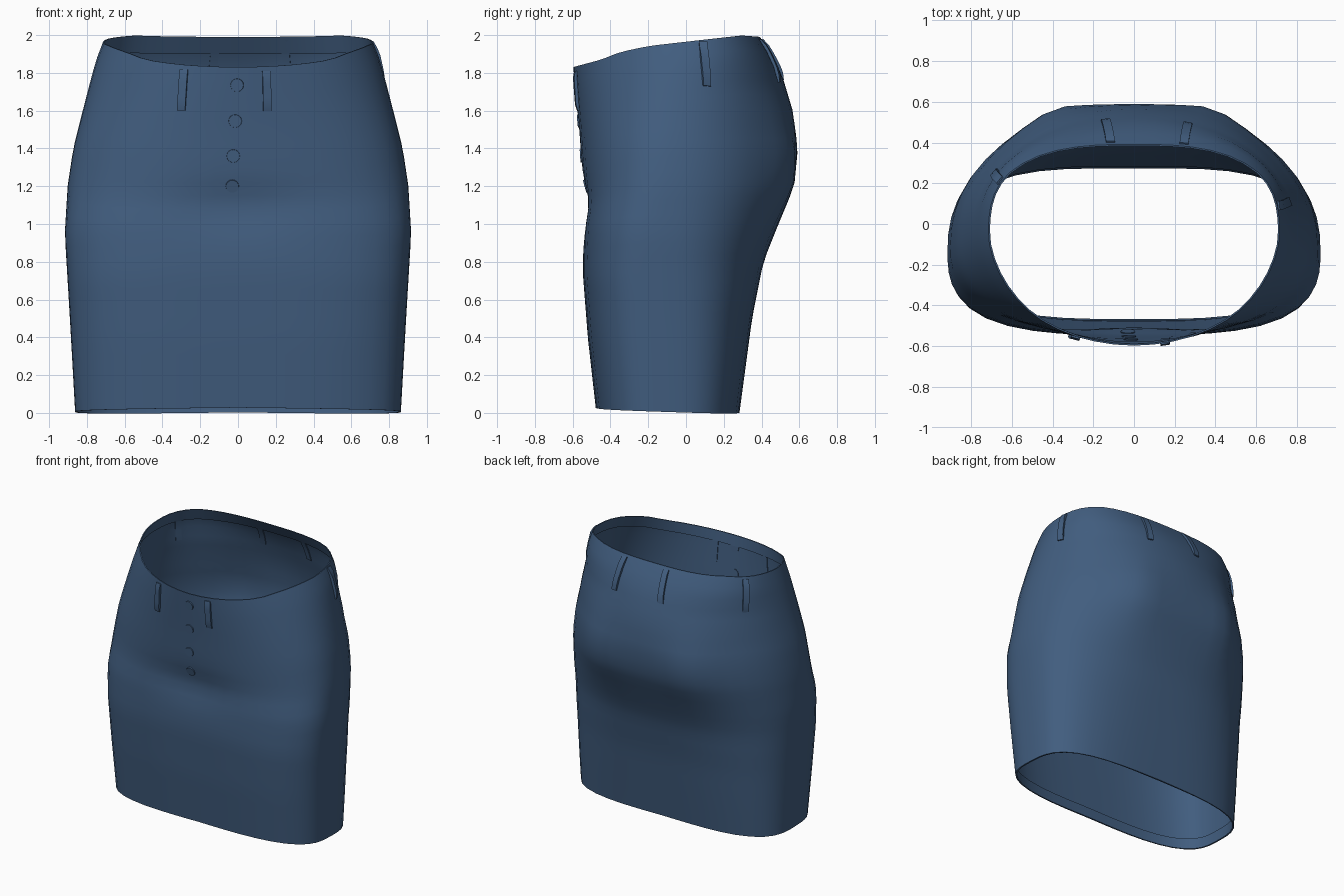
import bpy, bmesh, math
from mathutils import Vector
from mathutils.bvhtree import BVHTree

cube = bpy.data.objects.get("Cube")
if cube:
    bpy.data.objects.remove(cube)

denim = bpy.data.materials.new("denim blue")
denim.use_nodes = True
COLOUR = (0.053, 0.11, 0.212, 1)
denim.diffuse_color = COLOUR
denim.node_tree.nodes["Principled BSDF"].inputs["Base Color"].default_value = COLOUR

# Body measurements as (height, value) pairs
WIDTH = [(0, .862), (.5, .89), (.95, .917), (1.2, .902), (1.4, .872), (1.6, .822), (1.8, .77), (1.9, .74), (2, .7)]
FRONT = [(0, -.475), (.4, -.52), (.75, -.547), (1, -.543), (1.12, -.533), (1.22, -.545), (1.5, -.565), (1.83, -.597)]
BACK = [(0, .283), (.5, .35), (.8, .41), (1, .49), (1.2, .573), (1.4, .592), (1.6, .565), (1.8, .505), (1.9, .452), (2, .385)]
MIDDLE = [(0, -.12), (1, -.13), (1.5, -.08), (2, -.02)]
FRONT_SQUARE = [(0, 3.1), (.7, 3.2), (1, 2.9), (1.2, 2.45), (1.5, 2.25), (1.83, 1.95), (1.95, 1.85)]
BACK_SQUARE = [(0, 3.3), (.6, 2.75), (.9, 2.4), (1.2, 2.15), (1.5, 2.02), (1.75, 2.1), (2, 2.8)]
RIM = [(-.6, 1.83), (-.45, 1.87), (-.35, 1.91), (-.2, 1.942), (0, 1.965), (.3, 1.998), (.4, 1.99)]


def measure(table, v):
    if v <= table[0][0]:
        return table[0][1]
    for (a, p), (b, q) in zip(table, table[1:]):
        if v <= b:
            return p + (q - p) * (v - a) / (b - a)
    return table[-1][1]


def body_point(angle, t):
    """Point on the cloth: t runs from the hem (0) to the waist (1)."""
    c, s = math.cos(angle), math.sin(angle)
    x, y = 0, 0
    for _ in range(12):
        hem = .012 - .033 * y - .012 * abs(x)
        z = hem + (measure(RIM, y) - hem) * t
        mid = measure(MIDDLE, z)
        n = measure(BACK_SQUARE if s > 0 else FRONT_SQUARE, z)
        depth = measure(BACK, z) - mid if s > 0 else mid - measure(FRONT, z)
        r = (abs(c) ** n + abs(s) ** n) ** (-1 / n)
        x = measure(WIDTH, z) * c * r
        new_y = mid + depth * s * r
        # Fullness either side of the centre back, hollow under the belly
        if s > 0:
            new_y += .042 * math.exp(-((abs(x) - .39) / .17) ** 2 - ((z - 1.3) / .27) ** 2)
        else:
            new_y += .028 * math.exp(-(x / .3) ** 2 - ((z - 1.08) / .13) ** 2)
        y = (y + new_y) / 2
    return Vector((x, y, z))


def finish(name, bm, angle=40):
    bmesh.ops.recalc_face_normals(bm, faces=bm.faces)
    mesh = bpy.data.meshes.new(name)
    bm.to_mesh(mesh)
    bm.free()
    mesh.materials.append(denim)
    obj = bpy.data.objects.new(name, mesh)
    bpy.context.collection.objects.link(obj)
    bpy.ops.object.select_all(action="DESELECT")
    obj.select_set(True)
    bpy.context.view_layer.objects.active = obj
    bpy.ops.object.shade_smooth_by_angle(angle=math.radians(angle))


# Skirt: lofted rings with a folded facing inside the hem and the waist
SIDES, LEVELS = 48, 26
rings = [(.045, .012), (0, .012)]
rings += [(i / LEVELS, 0) for i in range(LEVELS + 1)]
rings += [(1, .008), (.955, .012)]
bm = bmesh.new()
loops = []
for t, inset in rings:
    ring = []
    for i in range(SIDES):
        p = body_point(math.tau * i / SIDES, t)
        p -= Vector((p.x, p.y, 0)).normalized() * inset
        ring.append(bm.verts.new(p))
    loops.append(ring)
for low, high in zip(loops, loops[1:]):
    for i in range(SIDES):
        j = (i + 1) % SIDES
        bm.faces.new((low[i], low[j], high[j], high[i]))
bm.normal_update()
surface = BVHTree.FromBMesh(bm)
finish("skirt_body", bm)


def on_cloth(x, y, z, direction):
    """Outer cloth point and outward normal, found by looking inward."""
    d = Vector(direction)
    hit, normal, _, _ = surface.ray_cast(Vector((x, y, z)) - d * 2, d)
    if normal.dot(d) > 0:
        normal = -normal
    return hit, normal


def belt_loop(name, start, end, direction):
    """Thin cloth strip that follows the body between two points."""
    bm = bmesh.new()
    steps, previous = 6, None
    across = Vector(direction).cross(Vector((0, 0, 1))) * .022
    for k in range(steps + 1):
        p, n = on_cloth(*Vector(start).lerp(Vector(end), k / steps), direction)
        side_dir = (across - n * across.dot(n)).normalized() * across.length
        lift = .008 if k in (0, steps) else .016
        section = [bm.verts.new(p + side_dir * side + n * h)
                   for side, h in ((-1, -.006), (1, -.006), (1, lift), (-1, lift))]
        if previous:
            for i in range(4):
                j = (i + 1) % 4
                bm.faces.new((previous[i], previous[j], section[j], section[i]))
        else:
            bm.faces.new(section)
        previous = section
    bm.faces.new(previous)
    finish(name, bm, 30)


inward_front, inward_back = (0, 1, 0), (0, -1, 0)
belt_loop("front_right_belt_loop", (-.3, 0, 1.6), (-.285, 0, 1.82), inward_front)
belt_loop("front_left_belt_loop", (.155, 0, 1.6), (.15, 0, 1.81), inward_front)
belt_loop("back_right_belt_loop", (-.14, 0, 1.76), (-.115, 0, 1.975), inward_back)
belt_loop("back_left_belt_loop", (.265, 0, 1.75), (.245, 0, 1.975), inward_back)
belt_loop("left_side_belt_loop", (0, .11, 1.73), (0, .09, 1.965), (-1, 0, 0))
belt_loop("right_side_belt_loop", (0, -.26, 1.74), (0, -.28, 1.97), (.8, -.6, 0))

# Row of flat buttons down the front
for k, (x, z) in enumerate([(-.005, 1.735), (-.015, 1.545), (-.025, 1.36), (-.03, 1.2)]):
    p, n = on_cloth(x, 0, z, inward_front)
    bm = bmesh.new()
    turn = n.to_track_quat("Z", "Y").to_matrix().to_4x4()
    turn.translation = p
    bmesh.ops.create_cone(bm, cap_ends=True, segments=16, radius1=.036,
                          radius2=.034, depth=.012, matrix=turn)
    finish("button_%d" % (k + 1), bm, 30)
